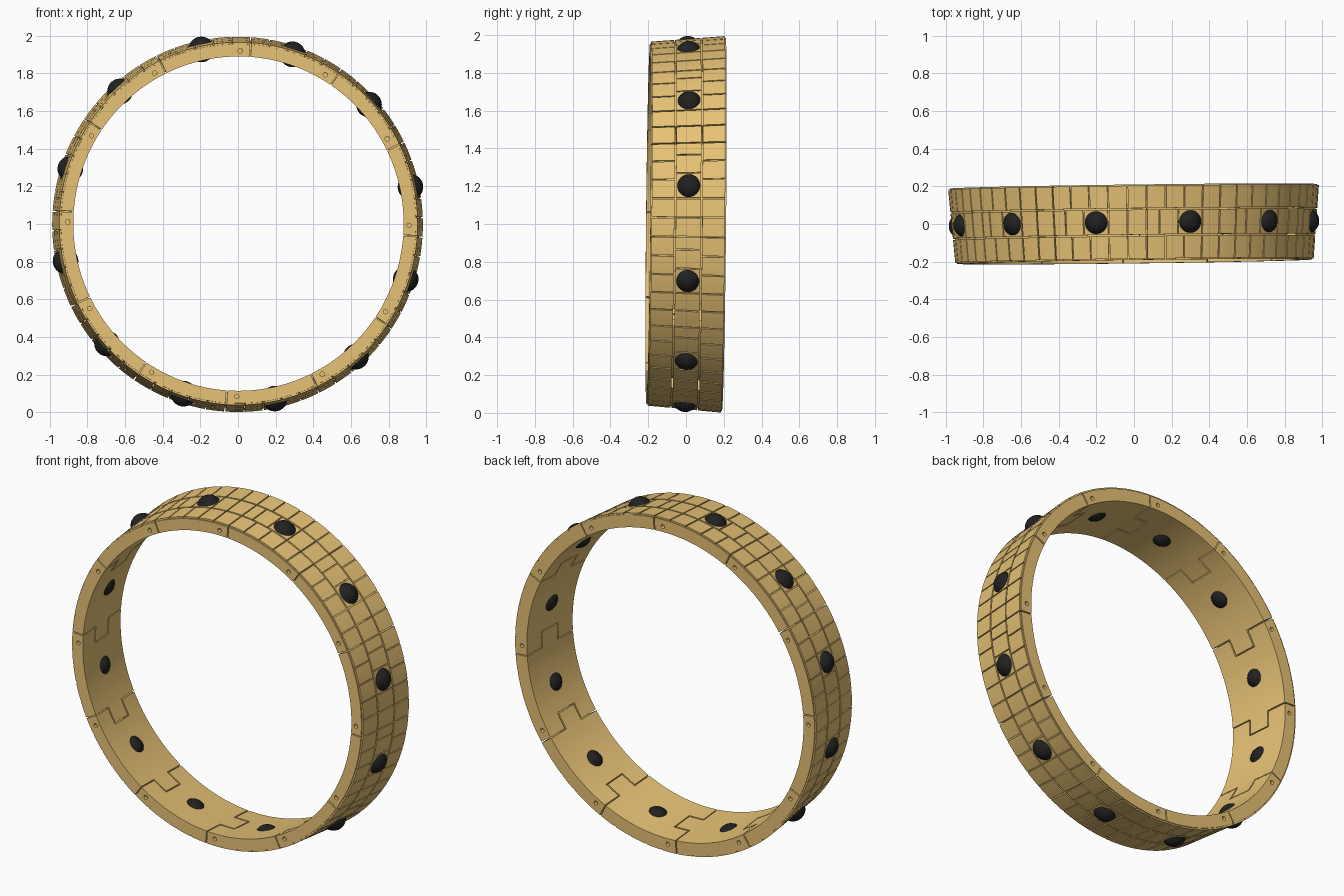
import bpy, bmesh
from math import radians, sin, cos
from mathutils import Matrix, Vector

if "Cube" in bpy.data.objects:
    bpy.data.objects.remove(bpy.data.objects["Cube"])


def material(name, col):
    m = bpy.data.materials.new(name)
    m.diffuse_color = (*col, 1)
    m.use_nodes = True
    m.node_tree.nodes["Principled BSDF"].inputs["Base Color"].default_value = m.diffuse_color
    return m


gold = material("gold", (0.80, 0.54, 0.18))
black = material("black", (0.015, 0.015, 0.015))

# whole-bracelet placement: slightly oval and slightly tilted
PLACE = (Matrix.Translation((0, 0, 1)) @ Matrix.Rotation(0.0125, 4, 'Z')
         @ Matrix.Rotation(-0.010, 4, 'X') @ Matrix.Diagonal((0.988, 1, 1, 1)))


def turn(deg):
    return Matrix.Rotation(radians(-deg), 4, 'Y')


def finish(name, mesh, mat, angle=25):
    mesh.materials.clear()
    mesh.materials.append(mat)
    mesh.shade_smooth()
    mesh.set_sharp_from_angle(angle=radians(angle))
    ob = bpy.data.objects.new(name, mesh)
    bpy.context.collection.objects.link(ob)
    return ob


# wall profile: conical band, wider toward the back
def radius(layer, y):
    t = (y + 0.2) / 0.4
    inner, outer = 0.888 + 0.027 * t, 0.963 + 0.034 * t
    return (inner, outer - 0.009, outer)[layer]


# grid lines of one link: degrees along the band, positions across it
G = 0.2
SIDE_ROWS = (0, 6, 12, 18, 24, 30)
MID_ROWS = (6, 12, 20, 26, 30, 36)
lines = {2 * i for i in range(19)}
for r in SIDE_ROWS + MID_ROWS:
    lines.discard(r)
    lines |= {r - G, r + G}
A = sorted(lines)
Y = [-0.2, -0.194, -0.074, -0.066, 0.066, 0.074, 0.194, 0.2]


def filled(i, j, k):
    if not (0 <= i < len(A) - 1 and 0 <= j < len(Y) - 1 and 0 <= k < 2):
        return False
    a = (A[i] + A[i + 1]) / 2
    mid, slit, rim = j == 3, j in (2, 4), j in (0, 6)
    lo = 6 + G if mid or slit else G
    hi = 36 - G if mid else 30 - G
    if not lo < a < hi:
        return False
    if k == 1:  # raised tiles separated by grooves
        rows = MID_ROWS if mid else SIDE_ROWS
        return not (slit or rim or any(abs(a - r) < G for r in rows))
    return True


# one link: boundary faces of all filled grid cells
def link_mesh():
    bm = bmesh.new()
    cache = {}

    def vert(i, j, k):
        if (i, j, k) not in cache:
            r, a = radius(k, Y[j]), radians(A[i])
            cache[i, j, k] = bm.verts.new((r * cos(a), Y[j], r * sin(a)))
        return cache[i, j, k]

    for i in range(len(A) - 1):
        for j in range(len(Y) - 1):
            for k in range(2):
                if not filled(i, j, k):
                    continue
                for ax in range(3):
                    for s in (0, 1):
                        n = [i, j, k]
                        n[ax] += 2 * s - 1
                        if filled(*n):
                            continue
                        quad = []
                        for u, v in ((0, 0), (1, 0), (1, 1), (0, 1)):
                            c = [i, j, k]
                            c[ax] += s
                            c[(ax + 1) % 3] += u
                            c[(ax + 2) % 3] += v
                            quad.append(vert(*c))
                        bm.faces.new(quad)
    bmesh.ops.recalc_face_normals(bm, faces=bm.faces)
    me = bpy.data.meshes.new("link")
    bm.to_mesh(me)
    bm.free()
    return me


# cutter for the hinge pin holes in both rims
def pin_cutter():
    bm = bmesh.new()
    a = radians(3.4)
    for y, r in ((-0.2, 0.918), (0.2, 0.947)):
        m = Matrix.Translation((r * cos(a), y, r * sin(a))) @ Matrix.Rotation(radians(90), 4, 'X')
        bmesh.ops.create_cone(bm, cap_ends=True, segments=16, radius1=0.012,
                              radius2=0.012, depth=0.04, matrix=m)
    me = bpy.data.meshes.new("pin_cutter")
    bm.to_mesh(me)
    bm.free()
    return me


template = finish("link_template", link_mesh(), gold)
cutter = finish("pin_cutter", pin_cutter(), gold)
cutter.hide_render = template.hide_render = True
mod = template.modifiers.new("holes", 'BOOLEAN')
mod.operation, mod.object, mod.solver = 'DIFFERENCE', cutter, 'EXACT'
dg = bpy.context.evaluated_depsgraph_get()
link = bpy.data.meshes.new_from_object(template.evaluated_get(dg))
bpy.data.objects.remove(template)
bpy.data.objects.remove(cutter)

# twelve hinged links, each with a round bead
for n in range(12):
    me = link.copy()
    me.transform(PLACE @ turn(30 * n - 4))
    finish(f"link_{n + 1}", me, gold)

    bm = bmesh.new()
    bmesh.ops.create_uvsphere(bm, u_segments=32, v_segments=16, radius=0.068)
    centre = PLACE @ turn(30 * n + 12) @ Vector((0.948, 0.003, 0))
    bmesh.ops.translate(bm, verts=bm.verts, vec=centre)
    me = bpy.data.meshes.new("bead")
    bm.to_mesh(me)
    bm.free()
    finish(f"bead_{n + 1}", me, black, 60)
